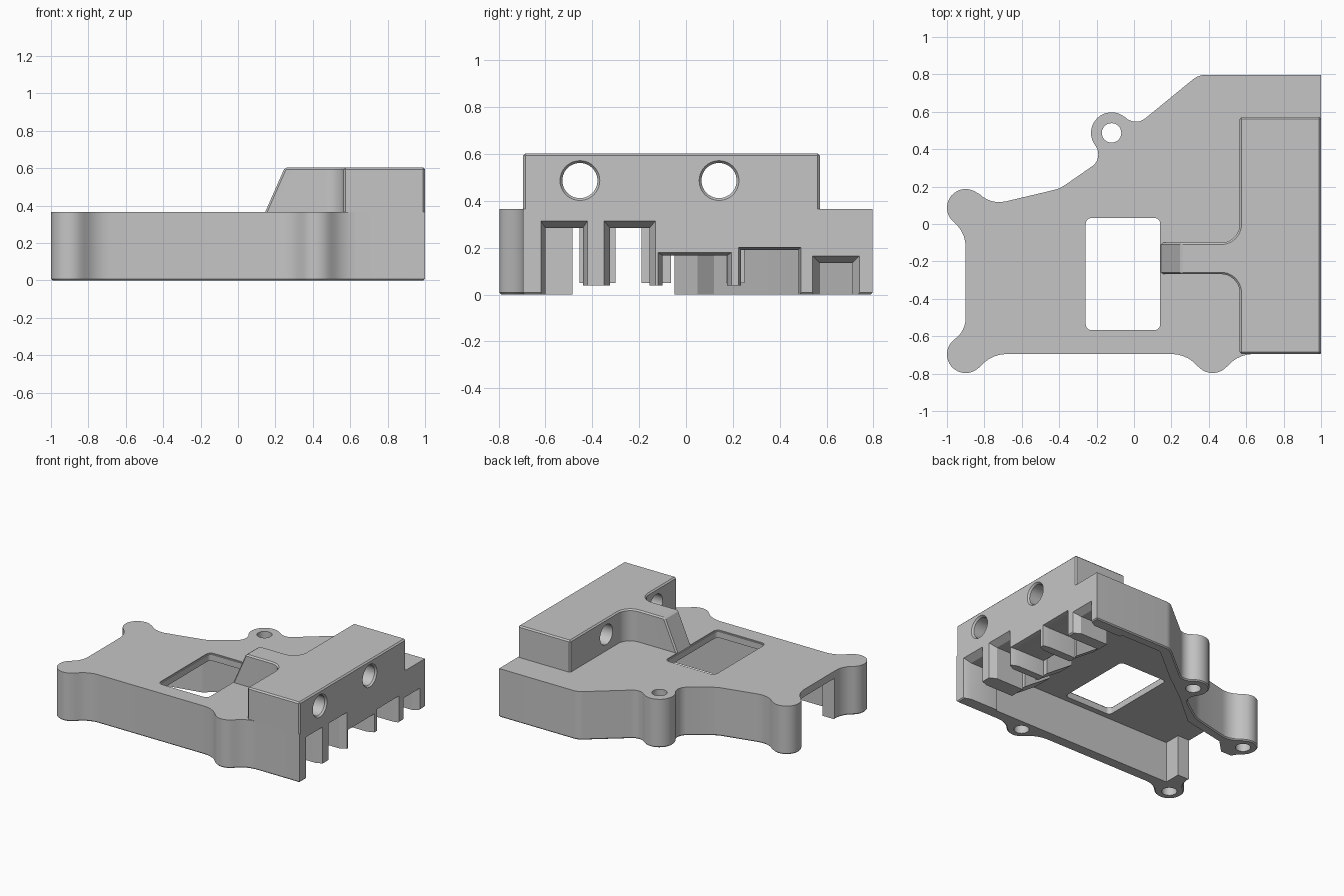
import bpy, bmesh
from math import cos, sin, radians
from mathutils import Vector

cube = bpy.data.objects.get("Cube")
if cube:
    bpy.data.objects.remove(cube, do_unlink=True)

grey = bpy.data.materials.new("plain grey")
grey.use_nodes = True
grey.diffuse_color = (0.56, 0.56, 0.56, 1)
grey.node_tree.nodes["Principled BSDF"].inputs["Base Color"].default_value = grey.diffuse_color


def arc(cx, cy, r, a0, a1):
    """Points along a circular arc, angles in degrees."""
    n = max(2, int(abs(a1 - a0) / 9))
    angles = [radians(a0 + (a1 - a0) * i / n) for i in range(n + 1)]
    return [(cx + r * cos(a), cy + r * sin(a)) for a in angles]


def fix_normals(bm):
    bm.normal_update()
    bmesh.ops.recalc_face_normals(bm, faces=bm.faces)
    bm.normal_update()


def make_object(name, bm):
    fix_normals(bm)
    mesh = bpy.data.meshes.new(name)
    bm.to_mesh(mesh)
    bm.free()
    mesh.materials.append(grey)
    obj = bpy.data.objects.new(name, mesh)
    bpy.context.collection.objects.link(obj)
    return obj


def prism_mesh(points, z0, z1):
    bm = bmesh.new()
    face = bm.faces.new([bm.verts.new((x, y, z0)) for x, y in points])
    top = bmesh.ops.extrude_face_region(bm, geom=[face], use_keep_orig=True)["geom"]
    for v in top:
        if isinstance(v, bmesh.types.BMVert):
            v.co.z = z1
    fix_normals(bm)
    return bm


def prism(name, points, z0, z1):
    return make_object(name, prism_mesh(points, z0, z1))


def loft_box(name, x0, end0, x1, end1):
    """Box between two rectangles (y0, y1, z0, z1) at x0 and x1."""
    bm = bmesh.new()
    bmesh.ops.create_cube(bm, size=2)
    for v in bm.verts:
        y0, y1, z0, z1 = end1 if v.co.x > 0 else end0
        v.co = Vector((x1 if v.co.x > 0 else x0,
                       y1 if v.co.y > 0 else y0,
                       z1 if v.co.z > 0 else z0))
    return make_object(name, bm)


def carve(obj, cutters):
    """Cut every cutter out of the object, then discard the cutters."""
    for c in cutters:
        c.hide_render = True
        m = obj.modifiers.new(c.name, "BOOLEAN")
        m.operation, m.solver, m.object = "DIFFERENCE", "EXACT", c
    graph = bpy.context.evaluated_depsgraph_get()
    mesh = bpy.data.meshes.new_from_object(obj.evaluated_get(graph))
    obj.modifiers.clear()
    obj.data = mesh
    for c in cutters:
        bpy.data.objects.remove(c, do_unlink=True)


def smooth(obj):
    bpy.ops.object.select_all(action="DESELECT")
    obj.select_set(True)
    bpy.context.view_layer.objects.active = obj
    bpy.ops.object.shade_smooth_by_angle(angle=radians(25))


# Housing outline: straight walls flowing through fillets into screw bosses
outline = (
    arc(-.68, -.878, .183, 141, 90)
    + arc(.20, -.879, .184, 90, 40) + arc(.42, -.697, .1, 220, 320)[1:-1]
    + arc(.64, -.879, .184, 140, 90)
    + [(1, -.695), (1, .797)]
    + arc(.38, .697, .1, 90, 130)
    + arc(.01, .627, .08, -50, -133) + arc(-.12, .487, .11, 47, 217.5)[1:-1]
    + arc(-.27, .372, .079, 37.5, -48)
    + [(-.375, .204), (-.4, .19), (-.44, .179)]
    + arc(-.72, .27, .153, -78, -135) + arc(-.9, .087, .1, 45, 231)[1:-1]
    + arc(-1.07, -.123, .17, 51, 0)
    + arc(-1.04, -.502, .14, 0, -54.3) + arc(-.9, -.697, .1, 125.7, 321)[1:-1]
)
TOP = .365
bm = prism_mesh(outline, 0, TOP)
rim = [e for e in bm.edges if all(v.co.z < .001 for v in e.verts)]
bmesh.ops.bevel(bm, geom=rim, offset=.008, segments=1, affect="EDGES")
housing = make_object("housing", bm)

# Open underside and open left end
cutters = [prism("cavity", [
    (.72, -.61), (.72, .73), (.38, .73), (.1, .5), (.03, .45), (-.12, .34),
    (-.38, .12), (-.72, .05), (-.82, -.05), (-1.1, -.05), (-1.1, -.485),
    (-.8, -.485), (-.8, -.61)], -.1, .31)]

# Rounded window through the roof, with a shallow relieved edge
def rounded_rect(x0, x1, y0, y1, r):
    return (arc(x1 - r, y0 + r, r, -90, 0) + arc(x1 - r, y1 - r, r, 0, 90)
            + arc(x0 + r, y1 - r, r, 90, 180) + arc(x0 + r, y0 + r, r, 180, 270))

for grow, z0 in [(0, .2), (.008, TOP - .008)]:
    cutters.append(prism("window", rounded_rect(
        -.258 - grow, .14 + grow, -.567 - grow, .032 + grow, .03 + grow), z0, .5))

# Flared connector slots in the right wall: y range, height, flare in y and z
slots = [(-.6, -.44, .285, .02, .03), (-.325, -.155, .285, .025, .03),
         (-.1, .175, .167, .02, .012), (.235, .48, .19, .01, .012),
         (.57, .71, .135, .03, .03)]
for y0, y1, h, fy, fz in slots:
    inner = (y0, y1, -.1, h)
    outer = (y0 - 2 * fy, y1 + 2 * fy, -.1, h + 2 * fz)
    cutters.append(loft_box("slot", .65, inner, .97, inner))
    cutters.append(loft_box("slot_flare", .95, inner, 1.05, outer))

# Shorten the teeth between the slots
trim = (-.6, .24, -.1, .04)
cutters.append(loft_box("teeth_trim", .65, trim, 1.1, trim))

# Screw holes: one through hole, three blind from below
for x, y, depth in [(-.12, .487, .6), (-.9, .087, .22), (-.9, -.697, .22), (.42, -.697, .22)]:
    cutters.append(prism("screw_hole", arc(x, y, .052, 0, 360)[:-1], -.1, depth))
carve(housing, cutters)
smooth(housing)

# Inner row of tapered guides behind the teeth
for y0, y1 in [(-.455, -.3), (-.19, -.065), (.17, .25)]:
    loft_box("inner_guide", .5, (y0, y1, .2, .312), .722, (y0, y1, .05, .312))

# Raised block with a tongue that slopes down to the window
plan = ([(1, -.695), (1, .572), (.565, .572)]
        + arc(.465, 0, .1, 0, -90) + [(.145, -.1), (.145, -.268)]
        + arc(.465, -.368, .1, 90, 0) + [(.565, -.695)])
bm = prism_mesh(plan, TOP, .603)
for v in bm.verts:
    if v.co.x < .2 and v.co.z > .5:
        v.co.x = .25
bm.normal_update()
edges = [e for e in bm.edges if max(v.co.z for v in e.verts) > .5
         and e.calc_face_angle(0) > radians(30)]
bmesh.ops.bevel(bm, geom=edges, offset=.01, segments=1, affect="EDGES")
block = make_object("raised_block", bm)

# Cross bores with a small countersink on the right face
bores = []
for y in (-.453, .141):
    for name, x0, x1, r0, r1 in [("bore", .4, 1.1, .075, .075),
                                 ("countersink", .98, 1.02, .07, .1)]:
        bm = bmesh.new()
        bmesh.ops.create_cone(bm, cap_ends=True, segments=40, radius1=r0, radius2=r1, depth=x1 - x0)
        for v in bm.verts:
            v.co = Vector((v.co.z + (x0 + x1) / 2, v.co.x + y, v.co.y + .487))
        bores.append(make_object(name, bm))
carve(block, bores)
smooth(block)
